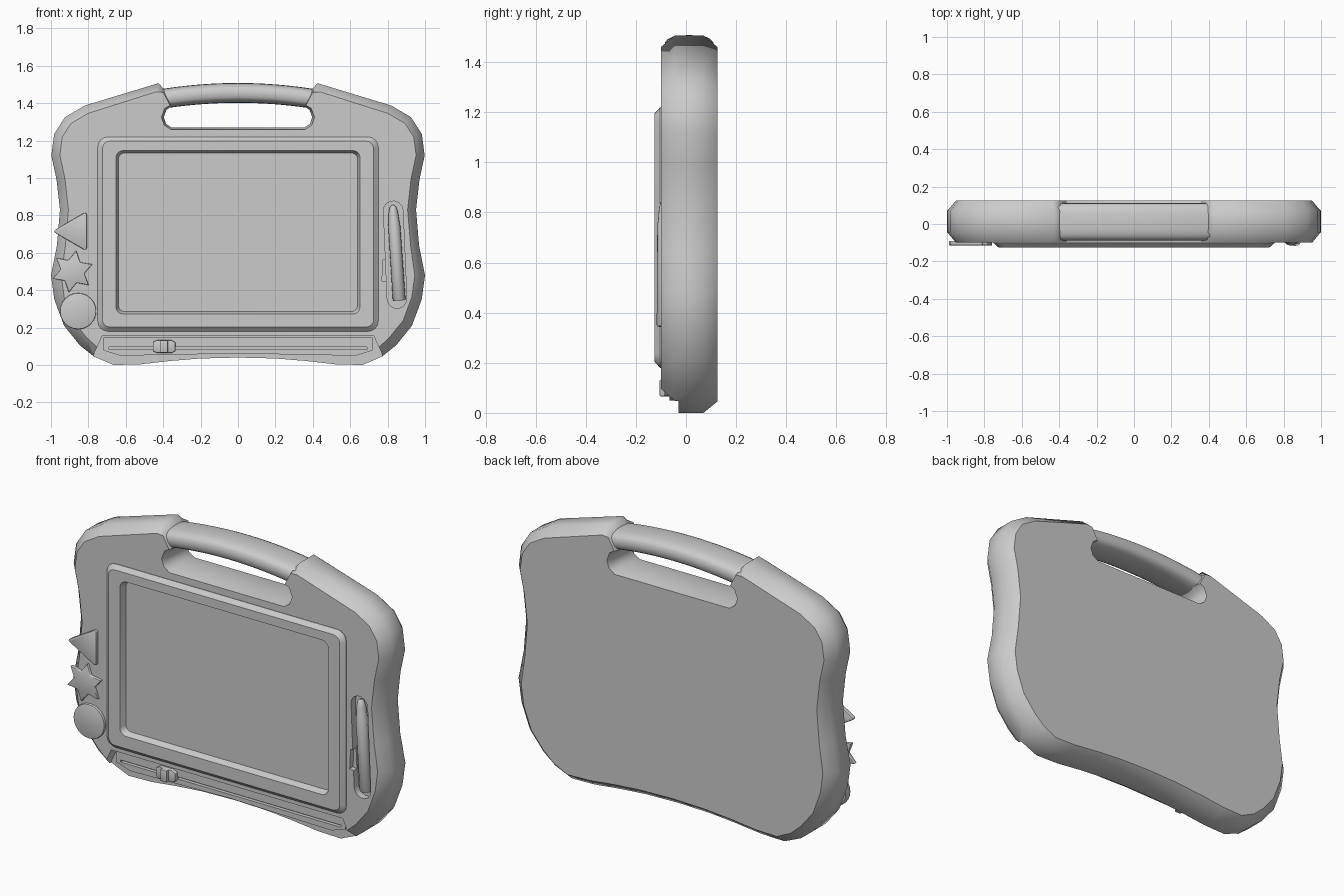
import bpy, bmesh, math
from mathutils import Vector

if "Cube" in bpy.data.objects:
    bpy.data.objects.remove(bpy.data.objects["Cube"])


def finish(ob, angle=40):
    bpy.ops.object.select_all(action='DESELECT')
    ob.select_set(True)
    bpy.context.view_layer.objects.active = ob
    for m in list(ob.modifiers):
        bpy.ops.object.modifier_apply(modifier=m.name)
    bpy.ops.object.shade_smooth_by_angle(angle=math.radians(angle))


def loft(name, loops):
    """Skin a list of equal-length closed loops and cap both ends."""
    bm = bmesh.new()
    rings = [[bm.verts.new(p) for p in loop] for loop in loops]
    n = len(rings[0])
    for a, b in zip(rings, rings[1:]):
        for i in range(n):
            j = (i + 1) % n
            bm.faces.new((a[i], a[j], b[j], b[i]))
    bm.faces.new(rings[0])
    bm.faces.new(rings[-1])
    bmesh.ops.recalc_face_normals(bm, faces=bm.faces)
    me = bpy.data.meshes.new(name)
    bm.to_mesh(me)
    bm.free()
    ob = bpy.data.objects.new(name, me)
    bpy.context.collection.objects.link(ob)
    return ob


def at_y(pts, y):
    return [(x, y, z) for x, z in pts]


def prism(name, pts, y0, y1, bevel=0):
    ob = loft(name, [at_y(pts, y0), at_y(pts, y1)])
    if bevel:
        m = ob.modifiers.new("bevel", 'BEVEL')
        m.width, m.segments, m.limit_method = bevel, 2, 'ANGLE'
    return ob


def cut(ob, cutter):
    m = ob.modifiers.new("cut", 'BOOLEAN')
    m.operation, m.object, m.solver = 'DIFFERENCE', cutter, 'EXACT'
    bpy.context.view_layer.objects.active = ob
    bpy.ops.object.modifier_apply(modifier=m.name)
    bpy.data.objects.remove(cutter)


def inset(pts, weights, d):
    """Mitred inset of a counter-clockwise outline, weighted per point."""
    out, n = [], len(pts)
    for i in range(n):
        p, q, r = (Vector(pts[k % n]) for k in (i - 1, i, i + 1))
        a, b = (q - p).normalized(), (r - q).normalized()
        na, nb = Vector((-a.y, a.x)), Vector((-b.y, b.x))
        m = (na + nb).normalized()
        out.append(tuple(q + m * (d * weights[i] / max(m.dot(na), 0.6))))
    return out


def round_rect(hx, z0, z1, r, seg=4):
    pts = []
    for cx, cz, a0 in ((hx - r, z0 + r, -90), (hx - r, z1 - r, 0),
                       (r - hx, z1 - r, 90), (r - hx, z0 + r, 180)):
        for k in range(seg + 1):
            a = math.radians(a0 + 90 * k / seg)
            pts.append((cx + r * math.cos(a), cz + r * math.sin(a)))
    return pts


def circle(cx, cz, r, n=32, a0=0.0, span=2 * math.pi):
    return [(cx + r * math.cos(a0 + span * k / n), cz + r * math.sin(a0 + span * k / n))
            for k in range(n)]


# Body: half outline (x, z, rim weight), mirrored; includes the grip opening
half = [(0.2, 0.035, 1), (0.36, 0.022, 1), (0.52, 0.004, 1), (0.665, 0, 1),
        (0.77, 0.045, 1.1), (0.845, 0.105, 1.2), (0.93, 0.21, 1.2), (0.982, 0.35, 1.2),
        (1.0, 0.48, 1.2), (0.968, 0.64, 1), (0.952, 0.83, 1), (0.97, 0.99, 1),
        (0.998, 1.12, 1), (0.983, 1.235, 1), (0.925, 1.325, 1), (0.82, 1.387, 1),
        (0.425, 1.507, 0.9), (0.388, 1.465, 0.3), (0.352, 1.385, 0.2), (0.382, 1.365, 0.25),
        (0.397, 1.325, 0.25), (0.385, 1.29, 0.25), (0.355, 1.27, 0.25)]
full = [(0, 0.04, 1)] + half + [(-x, z, w) for x, z, w in reversed(half)]
outline, rim = [p[:2] for p in full], [p[2] for p in full]
narrow = inset(outline, rim, 0.045)
body = loft("body", [at_y(narrow, -0.10), at_y(outline, -0.045),
                     at_y(outline, 0.07), at_y(narrow, 0.125)])

# Recesses: screen, pen slot with finger notch, lower slider bay
cut(body, prism("screen_cutter", round_rect(0.655, 0.27, 1.15, 0.05), -0.2, -0.06))
t = Vector((0.83, 0.825))
b = Vector((0.85, 0.355))
tilt = math.atan2(b.x - t.x, t.y - b.y)
slot = (circle(t.x, t.y, 0.052, 8, tilt, math.pi * 8 / 7.0)
        + circle(b.x, b.y, 0.052, 8, tilt + math.pi, math.pi * 8 / 7.0))
cut(body, prism("pen_slot_cutter", slot, -0.2, -0.06))
cut(body, prism("notch_cutter", [(0.77, 0.45), (0.83, 0.44), (0.83, 0.57), (0.775, 0.56)],
                -0.2, -0.07))
cut(body, prism("bay_cutter", [(-0.80, -0.05), (-0.77, 0.06), (-0.725, 0.157), (0.725, 0.157),
                               (0.77, 0.06), (0.80, -0.05)], -0.2, -0.03))
finish(body, 45)

# Slider track with a long groove
lower = [(-0.72, 0.078), (-0.63, 0.05), (-0.35, 0.055), (0, 0.062),
         (0.35, 0.055), (0.63, 0.05), (0.72, 0.078)]
track = prism("slider_track", lower + [(0.72, 0.148), (-0.72, 0.148)], -0.065, -0.02)
cut(track, prism("groove_cutter", [(-0.69, 0.084), (0.69, 0.084), (0.69, 0.096),
                                   (-0.69, 0.096)], -0.1, -0.045))
finish(track)

# Slider knob with a raised finger rib
knob = prism("slider_knob", [(-0.455, 0.075), (-0.435, 0.065), (-0.355, 0.065), (-0.335, 0.075),
                             (-0.335, 0.122), (-0.355, 0.133), (-0.435, 0.133), (-0.455, 0.122)],
             -0.085, -0.05, 0.004)
finish(knob)
finish(prism("slider_rib", [(-0.415, 0.066), (-0.375, 0.066), (-0.375, 0.132),
                            (-0.415, 0.132)], -0.105, -0.08, 0.004))

# Screen frame and recessed drawing surface as one stepped profile
steps = [(0.75, 0.18, 1.22, 0.055, -0.09), (0.75, 0.18, 1.22, 0.055, -0.103),
         (0.725, 0.203, 1.197, 0.04, -0.125), (0.653, 0.272, 1.147, 0.04, -0.125),
         (0.637, 0.288, 1.132, 0.03, -0.085), (0.615, 0.302, 1.122, 0.03, -0.075)]
finish(loft("screen_frame", [at_y(round_rect(*s[:4]), s[4]) for s in steps]), 25)

# Arched carry handle
rings = []
for i in range(13):
    x = -0.405 + 0.81 * i / 12
    zc = 1.455 - 0.032 * (x / 0.405) ** 2
    ring = []
    for k in range(20):
        a = 2 * math.pi * k / 20
        c, s = math.cos(a), math.sin(a)
        ring.append((x, 0.0125 + 0.1 * math.copysign(abs(c) ** 0.7, c),
                     zc + 0.053 * math.copysign(abs(s) ** 0.7, s)))
    rings.append(ring)
finish(loft("carry_handle", rings), 50)

# Pen lying in its slot, tapered at the top
p0, p1 = Vector((0.862, -0.083, 0.345)), Vector((0.828, -0.083, 0.855))
axis = (p1 - p0).normalized()
side = axis.cross(Vector((0, 1, 0)))
pen = []
for f, r in ((0, 0.03), (0.012, 0.034), (0.80, 0.032), (0.82, 0.029),
             (0.92, 0.025), (0.98, 0.017), (1, 0.008)):
    c = p0.lerp(p1, f)
    pen.append([c + r * (math.cos(a) * side + math.sin(a) * Vector((0, 1, 0)))
                for a in (2 * math.pi * k / 16 for k in range(16))])
finish(loft("pen", pen), 35)

# Shape stamps on the left edge
finish(prism("triangle_stamp", [(-0.985, 0.715), (-0.975, 0.705), (-0.82, 0.615), (-0.808, 0.622),
                                (-0.808, 0.808), (-0.82, 0.815), (-0.975, 0.725)],
             -0.115, -0.09, 0.005))
star = []
for k in range(12):
    a = math.radians(20 + 30 * k)
    r = 0.064 if k % 2 else 0.114
    star.append((-0.885 + r * math.cos(a), 0.50 + r * math.sin(a)))
finish(prism("star_stamp", star, -0.115, -0.09, 0.005))
finish(prism("circle_stamp", circle(-0.855, 0.288, 0.097, 24), -0.115, -0.07, 0.005))
